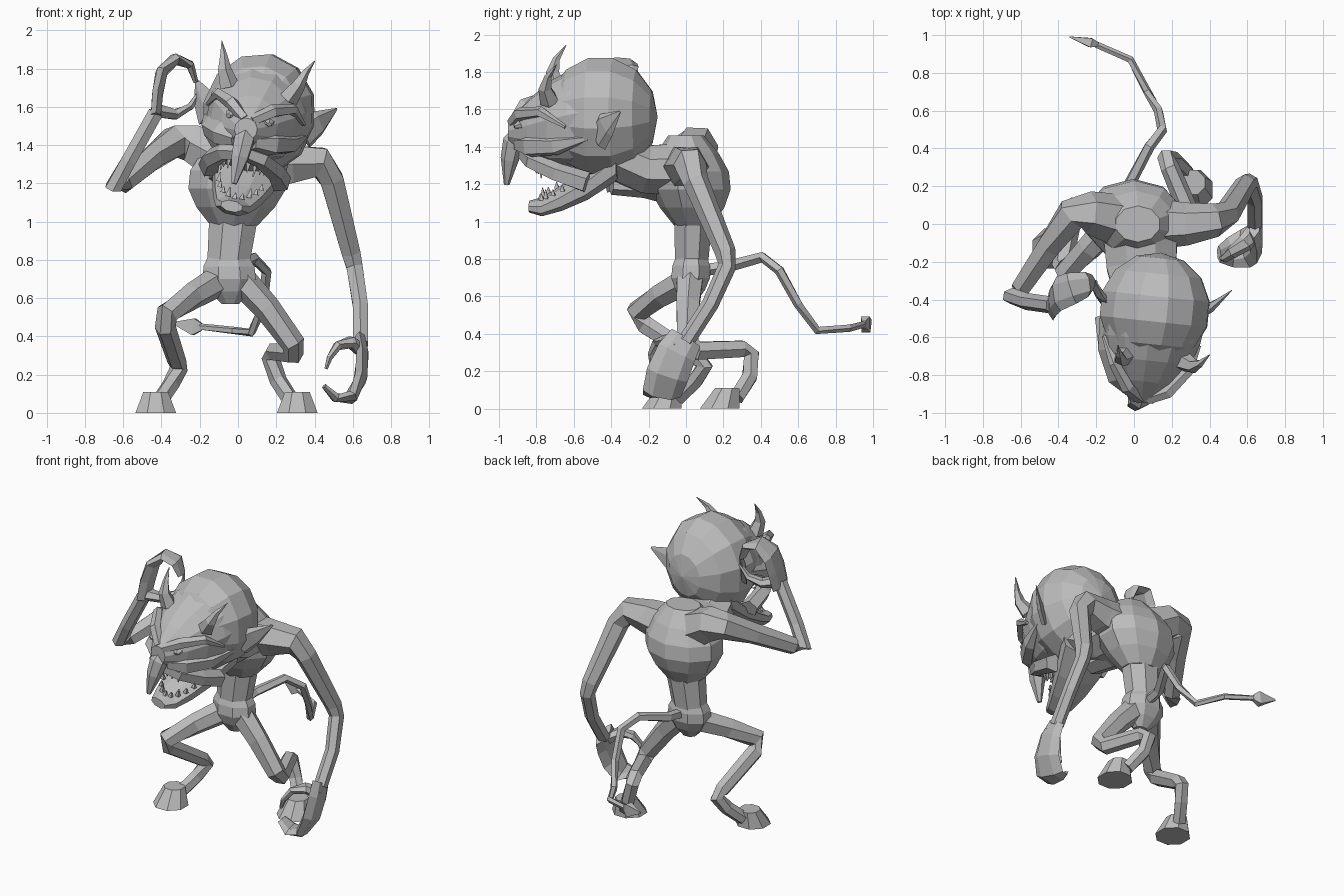
import bpy
import bmesh
from math import sin, cos, pi, radians
from mathutils import Matrix, Vector

default = bpy.data.objects.get("Cube")
if default:
    bpy.data.objects.remove(default, do_unlink=True)

GREY = (0.5, 0.5, 0.5, 1)
skin = bpy.data.materials.new("grey_skin")
skin.use_nodes = True
skin.diffuse_color = GREY
skin.node_tree.nodes["Principled BSDF"].inputs["Base Color"].default_value = GREY

RIGHTWARD, BACKWARD, UPWARD = Vector((1, 0, 0)), Vector((0, 1, 0)), Vector((0, 0, 1))
STANDING = Matrix.Identity(4)

# The head is posed as a whole: rolled and turned around its centre
HEAD_CENTRE = Vector((0, -.45, 1.56))
HEAD_POSE = (Matrix.Translation(HEAD_CENTRE + RIGHTWARD * .11)
             @ Matrix.Rotation(radians(-6), 4, "Z")
             @ Matrix.Rotation(radians(12), 4, "Y")
             @ Matrix.Translation(-HEAD_CENTRE))


def finish(name, bm, pose):
    """Turn a bmesh into a posed object with the skin material."""
    bm.transform(pose)
    bmesh.ops.recalc_face_normals(bm, faces=bm.faces)
    mesh = bpy.data.meshes.new(name)
    bm.to_mesh(mesh)
    bm.free()
    mesh.materials.append(skin)
    obj = bpy.data.objects.new(name, mesh)
    bpy.context.collection.objects.link(obj)


def tube(name, path, start, end, bulge=0, stretch=1, sides=6, steps=1,
         ref=BACKWARD, axis=None, pose=STANDING):
    """Tapered tube along a path; bulge swells its middle, stretch widens it along ref."""
    corners = [Vector(p) for p in path]
    centres = [a.lerp(b, s / steps) for a, b in zip(corners, corners[1:]) for s in range(steps)]
    centres.append(corners[-1])
    last = len(centres) - 1
    bm = bmesh.new()
    loops = []
    for i, centre in enumerate(centres):
        t = i / last
        radius = start + (end - start) * t + bulge * sin(pi * t)
        along = axis or (centres[min(i + 1, last)] - centres[max(i - 1, 0)]).normalized()
        side = along.cross(ref).normalized()
        up = side.cross(along) * stretch
        angles = [2 * pi * (k + .5) / sides for k in range(sides)]
        loops.append([bm.verts.new(centre + (side * cos(a) + up * sin(a)) * radius)
                      for a in angles])
    for low, high in zip(loops, loops[1:]):
        for k in range(sides):
            n = (k + 1) % sides
            bm.faces.new((low[k], low[n], high[n], high[k]))
    bm.faces.new(loops[0])
    bm.faces.new(loops[-1])
    finish(name, bm, pose)


def ball(name, centre, size, pose=STANDING):
    """Faceted ellipsoid whose poles face front and back."""
    bm = bmesh.new()
    turn = Matrix.Rotation(pi / 2, 4, "X")
    place = Matrix.Translation(centre) @ Matrix.Diagonal((*size, 1)) @ turn
    bmesh.ops.create_uvsphere(bm, u_segments=12, v_segments=7, radius=1, matrix=place)
    finish(name, bm, pose)


def head_pair(name, path, start, end, **shape):
    """Mirrored left and right tubes on the head."""
    for label, sign in (("left", 1), ("right", -1)):
        mirrored = [(sign * x, y, z) for x, y, z in path]
        tube(f"{label}_{name}", mirrored, start, end, pose=HEAD_POSE, **shape)


# Torso: pelvis, thin waist, barrel chest, neck and throat
tube("pelvis", [(-.04, .02, .57), (-.05, .03, .83)], .05, .11,
     bulge=.07, stretch=.75, sides=8, steps=4, axis=UPWARD)
tube("waist", [(-.05, .03, .78), (-.02, .04, 1.05)], .12, .14,
     stretch=.8, sides=8, axis=UPWARD)
tube("chest", [(-.02, .04, .98), (.02, 0, 1.46)], .13, .12,
     bulge=.15, stretch=.8, sides=10, steps=5, axis=UPWARD)
tube("neck", [(.03, .05, 1.28), (.04, -.22, 1.28), (.08, -.42, 1.36)], .22, .18,
     stretch=.7, sides=8, ref=UPWARD)
tube("throat", [(-.02, 0, 1.16), (-.01, -.22, 1.2), (.02, -.4, 1.2)], .13, .08,
     stretch=.7, ref=UPWARD)

# Hanging arm with curled hand
tube("left_arm", [(.08, 0, 1.28), (.28, 0, 1.3), (.43, .02, 1.31), (.49, .05, 1.22),
                  (.59, .21, .84), (.61, .22, .76), (.64, .13, .56), (.64, 0, .36)],
     .14, .045, bulge=-.03)
tube("left_fingers", [(.64, 0, .38), (.65, -.05, .3), (.64, -.1, .18),
                      (.59, -.13, .08), (.51, -.15, .08), (.45, -.16, .14)],
     .03, .015, bulge=.015, stretch=3)
tube("left_thumb", [(.64, -.04, .33), (.59, -.1, .37), (.52, -.15, .35),
                    (.48, -.18, .29), (.46, -.18, .23)], .04, .01, stretch=1.4)

# Raised arm with the hand cupped beside the head
tube("right_arm", [(-.08, .02, 1.32), (-.24, .06, 1.41), (-.33, .05, 1.42), (-.45, -.12, 1.33),
                   (-.6, -.34, 1.2), (-.65, -.38, 1.18), (-.57, -.41, 1.32), (-.43, -.43, 1.57)],
     .14, .045, bulge=-.03)
tube("right_fingers", [(-.43, -.43, 1.55), (-.42, -.4, 1.67), (-.4, -.37, 1.78),
                       (-.33, -.34, 1.85), (-.25, -.32, 1.82), (-.22, -.31, 1.73)],
     .03, .015, bulge=.01, stretch=2.8)
tube("right_thumb", [(-.42, -.41, 1.58), (-.33, -.37, 1.56),
                     (-.25, -.33, 1.6), (-.2, -.31, 1.68)], .04, .01, stretch=1.4)

# Bent legs and hooves
tube("left_leg", [(.02, .02, .69), (.15, .01, .55), (.29, .01, .36), (.29, .06, .31),
                  (.19, .3, .32), (.17, .35, .29), (.21, .34, .17), (.28, .27, .06)],
     .08, .045, bulge=-.01, ref=RIGHTWARD)
tube("right_leg", [(-.12, 0, .68), (-.24, -.13, .61), (-.37, -.26, .52), (-.38, -.22, .45),
                   (-.32, .06, .27), (-.31, .1, .23), (-.35, .05, .15), (-.41, -.04, .06)],
     .08, .045, bulge=-.01, ref=RIGHTWARD)
for label, x, y in (("left", .31, .18), ("right", -.43, -.13)):
    tube(f"{label}_hoof", [(x, y, 0), (x, y + .04, .11)], .115, .07, sides=8, axis=UPWARD)

# Tail with a spade tip
tube("tail", [(-.03, .08, .74), (-.02, .22, .76), (.08, .41, .81), (.15, .5, .74),
              (.13, .6, .56), (.07, .7, .42), (-.02, .87, .43), (-.2, .95, .45)],
     .035, .018, sides=5, ref=RIGHTWARD + UPWARD)
tube("tail_tip", [(-.19, .95, .45), (-.23, .96, .45), (-.34, .99, .47)], .015, .004,
     bulge=.025, stretch=1.8, sides=4, ref=UPWARD)

# Skull, muzzle, jaw and hooked nose
ball("skull", HEAD_CENTRE, (.3, .3, .33), pose=HEAD_POSE)
tube("muzzle", [(0, -.5, 1.58), (0, -.95, 1.48)], .27, .06, bulge=.06,
     sides=12, steps=4, ref=UPWARD, axis=-BACKWARD, pose=HEAD_POSE)
tube("jaw", [(0, -.36, 1.33), (0, -.53, 1.2), (0, -.67, 1.12), (0, -.78, 1.07), (0, -.85, 1.07)],
     .21, .06, stretch=.5, sides=8, ref=UPWARD, axis=-BACKWARD, pose=HEAD_POSE)
tube("nose", [(0, -.85, 1.52), (0, -.93, 1.42), (0, -.95, 1.33), (0, -.97, 1.19)],
     .04, .015, bulge=.03, pose=HEAD_POSE)

# Mirrored facial features
head_pair("brow", [(.02, -.93, 1.53), (.11, -.88, 1.6), (.2, -.76, 1.63), (.26, -.62, 1.56)],
          .03, .01, bulge=.015, sides=5, ref=UPWARD)
head_pair("eye", [(.1, -.88, 1.54), (.11, -.91, 1.53)], .035, .015, stretch=.7, ref=UPWARD)
head_pair("cheek", [(.05, -.9, 1.42), (.14, -.83, 1.43), (.22, -.68, 1.45), (.27, -.5, 1.5)],
          .03, .01, bulge=.03, stretch=1.3, sides=5, ref=UPWARD)
head_pair("lip", [(0, -.87, 1.36), (.1, -.82, 1.34), (.17, -.68, 1.29), (.19, -.52, 1.24)],
          .04, .06, sides=5, ref=UPWARD)
head_pair("horn", [(.16, -.71, 1.68), (.2, -.73, 1.76), (.22, -.71, 1.83), (.25, -.66, 1.9)],
          .055, .002, sides=5)
head_pair("ear", [(.25, -.45, 1.5), (.31, -.4, 1.58), (.38, -.31, 1.67)],
          .025, .002, bulge=.008, stretch=3.5, sides=5, ref=UPWARD)

# Teeth along both jaws, with longer fangs at intervals
for k in range(9):
    angle = radians(18 * k - 72)
    x, front = .12 * sin(angle), cos(angle)
    size = .032 if k % 3 else .05
    upper = Vector((x, -.63 - .18 * front, 1.32))
    lower = Vector((x, -.6 - .19 * front, 1.21 - .1 * front))
    for label, root, reach in (("upper", upper, -size - .03), ("lower", lower, size)):
        tube(f"{label}_tooth", [root, root + UPWARD * reach], .018, .003,
             sides=4, pose=HEAD_POSE)
